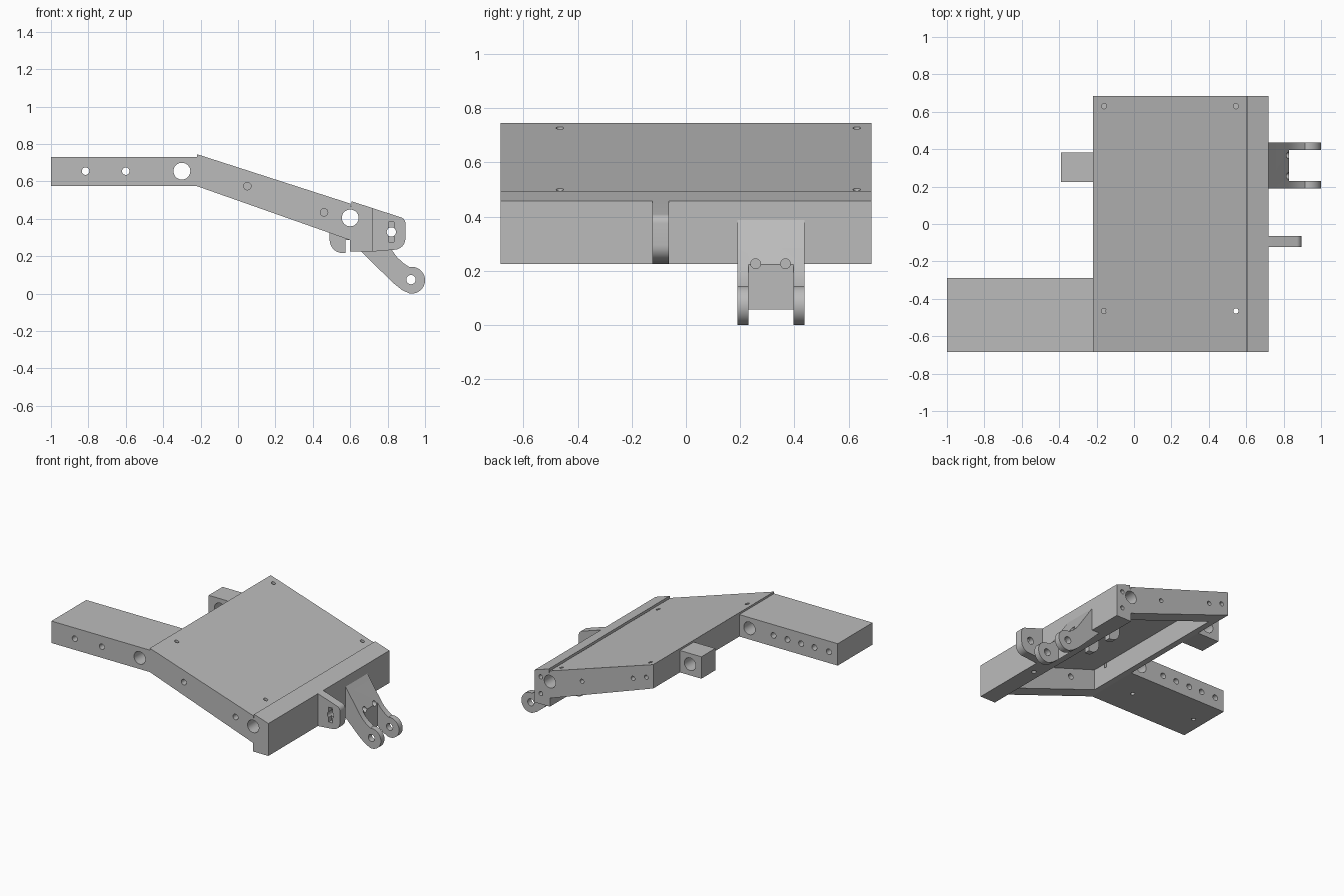
import bpy, bmesh, math
from mathutils import Vector

cube = bpy.data.objects.get("Cube")
if cube:
    bpy.data.objects.remove(cube, do_unlink=True)

grey = bpy.data.materials.new("plain_grey")
grey.use_nodes = True
colour = (0.5, 0.5, 0.5, 1)
grey.diffuse_color = colour
grey.node_tree.nodes["Principled BSDF"].inputs["Base Color"].default_value = colour

AXES = {"x": Vector((1, 0, 0)), "y": Vector((0, 1, 0)), "z": Vector((0, 0, 1))}


def prism(name, outline, y0, y1):
    """Extrude an x-z outline from y0 to y1."""
    bm = bmesh.new()
    face = bm.faces.new([bm.verts.new((x, y0, z)) for x, z in outline])
    new = bmesh.ops.extrude_face_region(bm, geom=[face])["geom"]
    moved = [v for v in new if isinstance(v, bmesh.types.BMVert)]
    bmesh.ops.translate(bm, verts=moved, vec=(0, y1 - y0, 0))
    bmesh.ops.recalc_face_normals(bm, faces=bm.faces)
    mesh = bpy.data.meshes.new(name)
    bm.to_mesh(mesh)
    bm.free()
    mesh.materials.append(grey)
    obj = bpy.data.objects.new(name, mesh)
    bpy.context.collection.objects.link(obj)
    return obj


def block(name, x0, x1, y0, y1, z0, z1):
    return prism(name, [(x0, z0), (x1, z0), (x1, z1), (x0, z1)], y0, y1)


def arc(cx, cz, r, start, end, steps=8):
    angles = [math.radians(start + (end - start) * i / steps) for i in range(steps + 1)]
    return [(cx + r * math.cos(a), cz + r * math.sin(a)) for a in angles]


def activate(obj):
    bpy.ops.object.select_all(action="DESELECT")
    obj.select_set(True)
    bpy.context.view_layer.objects.active = obj


def cut(obj, cutter):
    mod = obj.modifiers.new("cut", "BOOLEAN")
    mod.operation = "DIFFERENCE"
    mod.solver = "EXACT"
    mod.object = cutter
    activate(obj)
    bpy.ops.object.modifier_apply(modifier=mod.name)
    bpy.data.objects.remove(cutter, do_unlink=True)


def drill(obj, centre, r, depth, axis="y"):
    """Cut a round hole reaching depth either side of centre."""
    bpy.ops.mesh.primitive_cylinder_add(vertices=32, radius=r, depth=2 * depth, location=centre)
    cutter = bpy.context.object
    cutter.rotation_euler = AXES["z"].rotation_difference(AXES[axis]).to_euler()
    cutter.data.materials.append(grey)
    bpy.context.view_layer.update()
    cut(obj, cutter)


def finish(obj):
    activate(obj)
    bpy.ops.object.shade_smooth_by_angle(angle=math.radians(30))


HALF = 0.685      # half width of the frame
PIVOT = (0.6, 0.405)

# Sloping frame with the thick end beam and a narrow groove across the top
frame = prism("frame", [
    (-0.22, 0.575), (-0.22, 0.746), (0.602, 0.481), (0.602, 0.465), (0.608, 0.465),
    (0.608, 0.494), (0.72, 0.457), (0.72, 0.225), (0.6, 0.225), (0.6, 0.286)], -HALF, HALF)
# Hollow underside
cut(frame, prism("hollow", [(-0.15, 0.2), (-0.15, 0.698), (0.6, 0.456), (0.6, 0.2)], -0.575, 0.575))
# Long pivot bore
drill(frame, (PIVOT[0], 0, PIVOT[1]), 0.045, 1)
# Side holes
for x, z in ((0.05, 0.575), (0.46, 0.435)):
    drill(frame, (x, -HALF, z), 0.02, 0.16)
for x, z in ((0.345, 0.475), (-0.06, 0.605), (-0.165, 0.64)):
    drill(frame, (x, HALF, z), 0.015, 0.09)
for z in (0.42, 0.3):
    drill(frame, (0.672, HALF, z), 0.015, 0.08)
# Top screw holes
for x, z in ((-0.16, 0.727), (0.545, 0.5)):
    for y in (-0.465, 0.63):
        drill(frame, (x, y, z), 0.014, 0.06, "z")
drill(frame, (0.66, -0.22, 0.225), 0.015, 0.06, "z")
finish(frame)

# Long side arm
arm = block("side_arm", -1, -0.22, -HALF, -0.29, 0.575, 0.732)
drill(arm, (-0.3, -0.5, 0.655), 0.045, 0.5)
for x in (-0.6, -0.815):
    drill(arm, (x, -0.5, 0.655), 0.02, 0.5)
for x in (-0.49, -0.71, -0.93):
    drill(arm, (x, -0.29, 0.655), 0.02, 0.1)
for x in (-0.4, -0.914):
    drill(arm, (x, -0.49, 0.575), 0.014, 0.04, "z")
finish(arm)

# Short hinge block
hinge = block("hinge_block", -0.39, -0.22, 0.225, 0.383, 0.575, 0.732)
drill(hinge, (-0.3, 0.3, 0.655), 0.045, 0.3)
finish(hinge)

# Single lug with a round hole and a keyed slot
lug = prism("single_lug", [(0.7, 0.225), (0.72, 0.225)]
            + arc(0.835, 0.295, 0.06, -85, 0) + arc(0.86, 0.375, 0.035, 0, 72)
            + [(0.72, 0.457), (0.7, 0.45)], -0.123, -0.063)
drill(lug, (0.82, -0.09, 0.33), 0.025, 0.2)
cut(lug, block("key_slot", 0.805, 0.835, -0.2, -0.09, 0.277, 0.383))
finish(lug)

# Forked clevis with a web between its two ears
clevis = prism("clevis", [(0.66, 0.225), (0.8, 0.086), (0.835, 0.053), (0.875, 0.021)]
               + arc(0.928, 0.072, 0.072, -100, 100, 20)
               + [(0.885, 0.163), (0.85, 0.195), (0.825, 0.23), (0.72, 0.387), (0.66, 0.387)],
               0.19, 0.437)
cut(clevis, block("fork_gap", 0.83, 1.1, 0.231, 0.396, -0.1, 0.5))
drill(clevis, (0.925, 0.31, 0.075), 0.025, 0.3)
for y in (0.257, 0.367):
    drill(clevis, (0.83, y, 0.226), 0.018, 0.09, "x")
finish(clevis)

# Pair of pivot ears behind the end beam
for side, y0, y1 in (("right", 0.19, 0.231), ("left", 0.396, 0.437)):
    ear = prism(side + "_pivot_ear", [(0.62, 0.287), (0.62, 0.45), (0.49, 0.45)]
                + arc(0.56, 0.287, 0.07, 180, 270) + [(0.575, 0.217), (0.575, 0.287)], y0, y1)
    drill(ear, (PIVOT[0], 0.3, PIVOT[1]), 0.045, 0.4)
    finish(ear)
